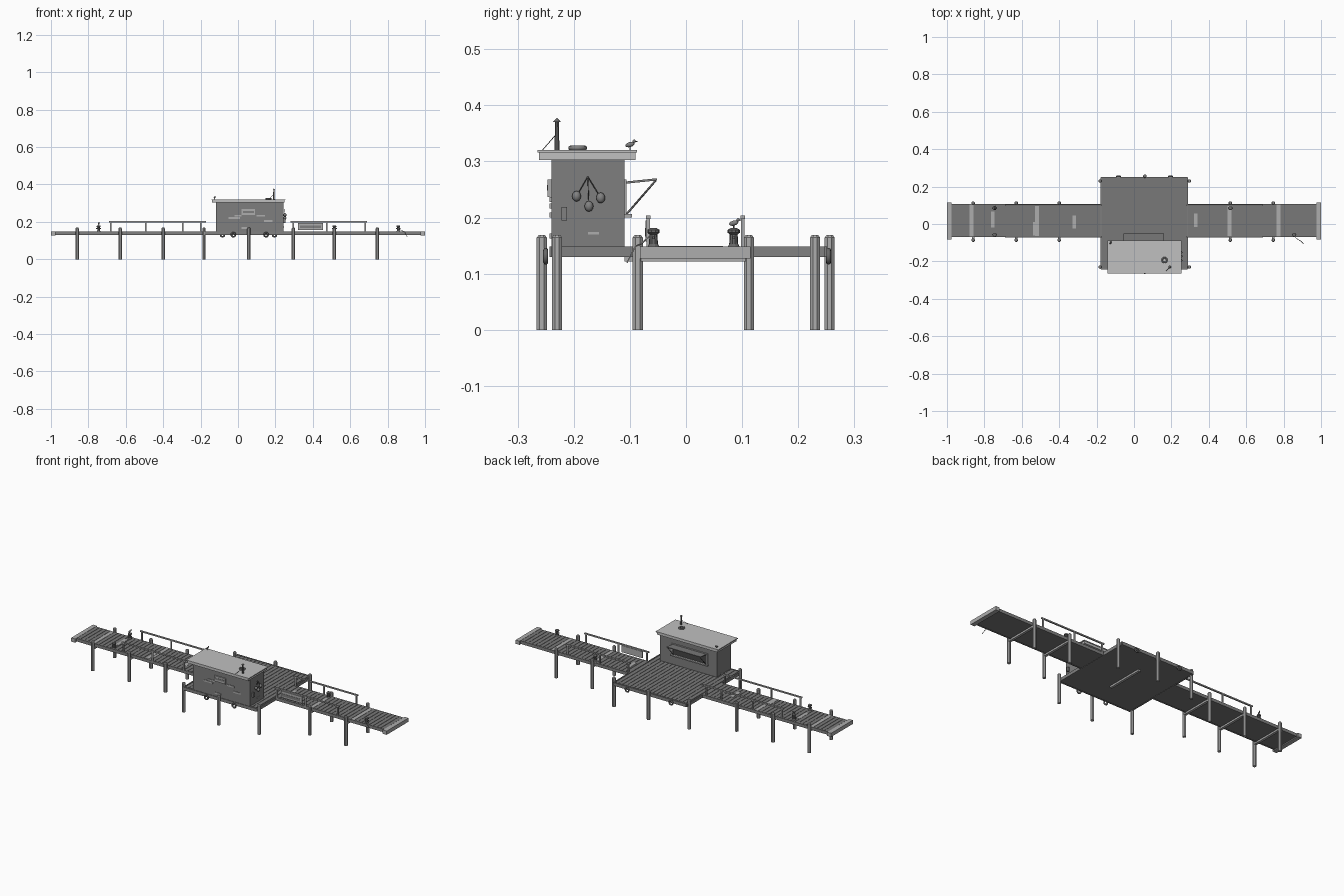
import bpy, math
from mathutils import Vector

if "Cube" in bpy.data.objects:
    bpy.data.objects.remove(bpy.data.objects["Cube"])


def mat(name, v):
    m = bpy.data.materials.new(name)
    m.diffuse_color = (v, v, v, 1)
    m.use_nodes = True
    m.node_tree.nodes["Principled BSDF"].inputs["Base Color"].default_value = m.diffuse_color
    return m


PLANK = mat("weathered plank", 0.19)
PALE = mat("pale plank", 0.42)
POST = mat("post wood", 0.42)
WALL = mat("wall board", 0.21)
ROOF = mat("roof sheet", 0.53)
BLACK = mat("dark opening", 0.06)
IRON = mat("iron", 0.14)
FLOAT = mat("worn float", 0.22)


def mesh(name, verts, faces, m):
    me = bpy.data.meshes.new(name)
    me.from_pydata(verts, [], faces)
    me.materials.append(m)
    ob = bpy.data.objects.new(name, me)
    bpy.context.collection.objects.link(ob)
    return ob


def boxes(name, items, m):
    """Join several boxes given as (x0, x1, y0, y1, z0, z1)."""
    v, f = [], []
    for x0, x1, y0, y1, z0, z1 in items:
        n = len(v)
        v += [(x, y, z) for z in (z0, z1) for x, y in ((x0, y0), (x1, y0), (x1, y1), (x0, y1))]
        f += [tuple(n + i for i in q) for q in
              ((3, 2, 1, 0), (4, 5, 6, 7), (0, 1, 5, 4), (1, 2, 6, 5), (2, 3, 7, 6), (3, 0, 4, 7))]
    return mesh(name, v, f, m)


def lathe(name, x, y, profile, m, n=8):
    """Spin (radius, z) pairs about a vertical axis, capped at both ends."""
    v = [(x + r * math.cos(2 * math.pi * (i + .5) / n), y + r * math.sin(2 * math.pi * (i + .5) / n), z)
         for r, z in profile for i in range(n)]
    f = [(k * n + i, k * n + (i + 1) % n, (k + 1) * n + (i + 1) % n, (k + 1) * n + i)
         for k in range(len(profile) - 1) for i in range(n)]
    f += [tuple(range(n))[::-1], tuple(range(len(v) - n, len(v)))]
    return mesh(name, v, f, m)


def rod(name, pts, r, m):
    """Thin tube through points."""
    cu = bpy.data.curves.new(name, 'CURVE')
    cu.dimensions, cu.bevel_depth, cu.bevel_resolution = '3D', r, 0
    cu.use_fill_caps = True
    s = cu.splines.new('POLY')
    s.points.add(len(pts) - 1)
    for p, c in zip(s.points, pts):
        p.co = (*c, 1)
    cu.materials.append(m)
    ob = bpy.data.objects.new(name, cu)
    bpy.context.collection.objects.link(ob)


def torus(name, loc, R, r, m, rot=(0, 0, 0)):
    bpy.ops.mesh.primitive_torus_add(location=loc, rotation=rot, major_radius=R, minor_radius=r,
                                     major_segments=16, minor_segments=8)
    ob = bpy.context.object
    ob.name = name
    ob.data.materials.append(m)
    bpy.ops.object.shade_smooth()


def ball(name, loc, scale, m, rot=(0, 0, 0)):
    bpy.ops.mesh.primitive_uv_sphere_add(segments=10, ring_count=6, radius=1, location=loc, rotation=rot)
    ob = bpy.context.object
    ob.name, ob.scale = name, scale
    ob.data.materials.append(m)
    bpy.ops.object.shade_smooth()


PX0, PX1, PY0, PY1 = -0.177, 0.286, -0.24, 0.248   # platform
WY0, WY1, TOP = -0.067, 0.104, 0.148               # walkway

# Deck underlays
boxes("walkway_base", [(-0.99, PX0, WY0, WY1, .132, .144), (PX1, 0.99, WY0, WY1, .132, .144)], PLANK)
boxes("platform_base", [(PX0, PX1, PY0, PY1, .132, .144)], PLANK)


# Deck planks
def planks(name, x0, x1, y0, y1, pale):
    n = round((x1 - x0) / 0.0235)
    w = (x1 - x0) / n
    plain, light = [], []
    for i in range(n):
        a, b = x0 + i * w + .001, x0 + (i + 1) * w - .001
        hit = any(a <= p < a + w for p in pale)
        (light if hit else plain).append((a, b, y0, y1, .143, TOP))
    boxes(name, plain, PLANK)
    if light:
        boxes(name + "_pale", light, PALE)


planks("left_planks", -0.975, PX0, WY0, WY1, (-0.88, -0.52))
planks("right_planks", PX1, 0.975, WY0, WY1, (0.52, 0.78))
planks("platform_planks", PX0 + .006, PX1 - .006, PY0 + .006, PY1 - .006, ())
boxes("repair_boards", [(x - .01, x + .01, y0, y1, .147, .1495) for x, y0, y1 in
                        ((-.755, -.02, .066), (-.53, -.062, .01), (-.32, -.025, .045), (.33, -.015, .055))], PALE)

# End caps, edge beams and cross beams under the deck
boxes("end_caps", [(s * .9875 - .0125, s * .9875 + .0125, -.082, .115, .127, .1485) for s in (-1, 1)], POST)
edges = []
for a, b in ((-0.975, PX0), (PX1, 0.975)):
    edges += [(a, b, y - .003, y + .003, .130, .1475) for y in (WY0, WY1)]
edges += [(PX0, PX1, y - .003, y + .003, .130, .148) for y in (PY0, PY1)]
edges += [(x - .003, x + .003, PY0, PY1, .130, .148) for x in (PX0, PX1)]
boxes("edge_beams", edges, FLOAT)
WALK_X = (-.86, -.63, -.40, .515, .745)
boxes("cross_beams", [(x - .007, x + .007, -.086, .112, .122, .133) for x in WALK_X]
      + [(.051, .065, -.11, .11, .122, .133)], POST)

# Piles
spots = [(x, y) for x in WALK_X for y in (-.086, .112)]
spots += [(x, y) for x in (-.182, .296) for y in (-.23, .23)] + [(.058, -.257), (.058, .256)]
for x, y in spots:
    lathe("pile", x, y, [(.0098, 0), (.0098, .164), (.006, .169)], POST, 8)

# Railings on both edges
for a, b, xs in ((-.69, -.172, (-.68, -.494, -.295, -.2)), (.281, .69, (.295, .475, .68))):
    for y in (WY0, WY1 - .003):
        boxes("railing", [(a, b, y - .004, y + .004, .197, .204)]
              + [(x - .004, x + .004, y - .003, y + .003, .14, .198) for x in xs], POST)

# Notice board on the front right railing
boxes("notice_board", [(.322, .455, -.072, -.064, .157, .195)], PALE)
boxes("notice_panel", [(.332, .445, -.0735, -.071, .166, .181)], WALL)

# Bollards with mooring rope
for x, y in ((-.745, -.058), (-.745, .085), (.515, .085), (.857, -.058)):
    lathe("bollard", x, y, [(.011, .147), (.008, .153), (.007, .17), (.011, .173), (.011, .178), (.006, .181)], IRON, 10)
    boxes("bollard_arm", [(x - .013, x + .013, y - .002, y + .002, .162, .166)], IRON)
rod("mooring_rope", [(.857, -.066, .166), (.872, -.08, .153), (.89, -.09, .149), (.905, -.105, .12)], .0015, PALE)

# Tyre fenders
for x, y in ((-.025, -.25), (.15, -.25), (-.083, .254), (.195, .254)):
    torus("tyre_fender", (x, y, .131), .0105, .0045, IRON, (math.pi / 2, 0, 0))

# Hut walls
HX0, HX1, HY0, HY1 = -.118, .243, -.24, -.11
boxes("hut_walls", [(HX0, HX1, HY0, HY1, TOP, .306)], WALL)
# Pale patch boards on the front and a sign panel
boxes("patch_boards", [(x, x + w, HY0 - .003, HY0, z, z + .009) for x, w, z in
                       ((-.05, .06, .216), (-.02, .04, .228), (.1, .045, .228),
                        (.14, .045, .2), (.02, .04, .163))], PALE)
boxes("front_sign", [(.02, .092, HY0 - .007, HY0, .237, .268)], PALE)
boxes("front_sign_panel", [(.027, .085, HY0 - .008, HY0, .248, .258)], WALL)

# Serving hatch on the back
boxes("hatch_opening", [(-.055, .16, HY1, HY1 + .001, .207, .262)], BLACK)
boxes("hatch_frame", [(-.061, .166, HY1, HY1 + .004, z, z + .006) for z in (.201, .262)]
      + [(x, x + .006, HY1, HY1 + .004, .201, .268) for x in (-.061, .16)], PALE)
boxes("counter", [(-.065, .17, HY1, HY1 + .014, .2, .206)], POST)
mesh("hatch_flap", [(x, y, z + d) for d in (0, .004) for x, y, z in
                    ((-.055, -.11, .26), (.16, -.11, .26), (.16, -.052, .266), (-.055, -.052, .266))],
     [(3, 2, 1, 0), (4, 5, 6, 7), (0, 1, 5, 4), (1, 2, 6, 5), (2, 3, 7, 6), (3, 0, 4, 7)], WALL)
for x in (-.05, .155):
    rod("flap_strut", [(x, -.054, .266), (x, -.106, .206)], .0018, IRON)

# Roof
boxes("roof_fascia", [(-.138, .248, -.262, -.09, .303, .317)], ROOF)
boxes("roof_sheet", [(-.143, .253, -.265, -.087, .316, .3205)], ROOF)

# Stove pipe with cap and guy wire, life ring
lathe("stove_pipe", .192, -.23, [(.005, .318), (.0035, .37)], IRON, 8)
lathe("pipe_cap", .192, -.23, [(.008, .37), (.001, .377)], IRON, 8)
rod("guy_wire", [(.192, -.23, .35), (.165, -.256, .32)], .0008, IRON)
torus("life_ring", (.163, -.193, .324), .0125, .0045, FLOAT)

# Hanging floats and lantern on the right wall
X = HX1 + .008
for y, z in ((-.195, .238), (-.173, .220), (-.152, .235)):
    ball("float", (X, y, z), (.008, .008, .0095), FLOAT)
    rod("float_line", [(HX1 + .003, -.175, .273), (X, y, z)], .0008, IRON)
boxes("lantern", [(HX1, HX1 + .012, -.222, -.212, .195, .219)], FLOAT)
boxes("side_patch", [(HX1, HX1 + .002, -.175, -.155, .17, .174)], PALE)


# Sea birds
def bird(x, y, z, a):
    d = Vector((math.cos(a), math.sin(a), 0))
    p = Vector((x, y, z))
    ball("bird_body", p + Vector((0, 0, .010)), (.009, .0045, .0045), FLOAT, (0, -.25, a))
    ball("bird_head", p + d * .008 + Vector((0, 0, .016)), (.0032, .003, .003), FLOAT)
    rod("bird_beak", [p + d * .010 + Vector((0, 0, .016)), p + d * .0145 + Vector((0, 0, .0155))], .0008, IRON)
    rod("bird_legs", [p, p + Vector((0, 0, .008))], .001, IRON)


bird(-.125, -.1, .320, 1.2)
bird(-.745, .085, .180, 1.3)
